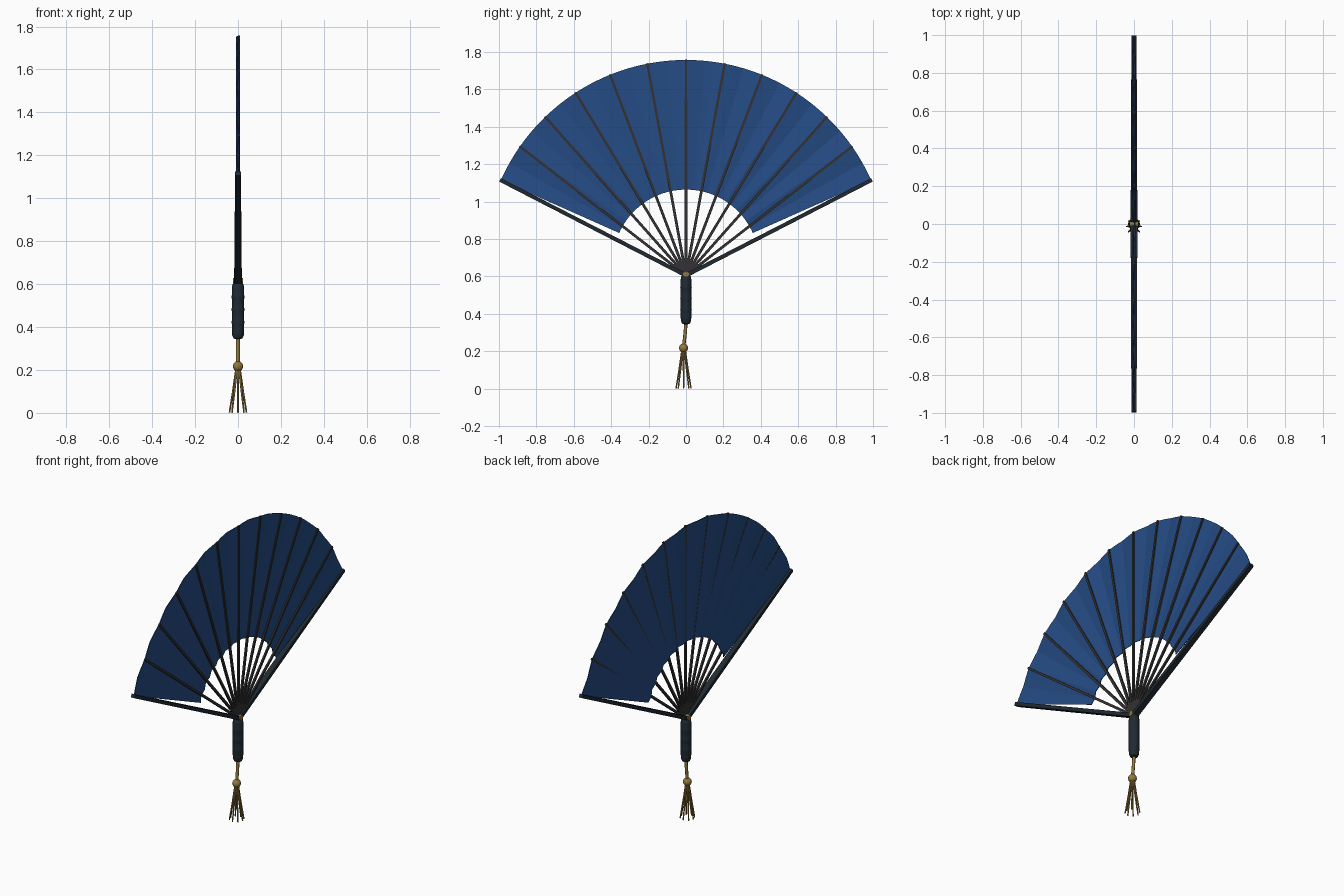
import bpy, bmesh, math
from mathutils import Vector, Matrix

if "Cube" in bpy.data.objects:
    bpy.data.objects.remove(bpy.data.objects["Cube"])


def mat(name, rgb):
    m = bpy.data.materials.new(name)
    m.diffuse_color = (*rgb, 1)
    m.use_nodes = True
    m.node_tree.nodes["Principled BSDF"].inputs["Base Color"].default_value = m.diffuse_color
    return m


BLUE = mat("blue paper", (0.018, 0.072, 0.235))
SLATE = mat("dark slate", (0.014, 0.023, 0.031))
RIB = mat("rib charcoal", (0.034, 0.031, 0.033))
GOLD = mat("old gold", (0.30, 0.19, 0.045))

PIVOT = Vector((0, 0, 0.605))
LEAF_Z, R_IN, R_OUT = 0.673, 0.391, 1.084
STEP, N = math.radians(11), 6


def finish(name, bm, material, smooth=False):
    bmesh.ops.recalc_face_normals(bm, faces=bm.faces)
    me = bpy.data.meshes.new(name)
    bm.to_mesh(me)
    bm.free()
    ob = bpy.data.objects.new(name, me)
    bpy.context.collection.objects.link(ob)
    me.materials.append(material)
    if smooth:
        bpy.context.view_layer.objects.active = ob
        ob.select_set(True)
        bpy.ops.object.shade_smooth_by_angle(angle=math.radians(40))
        ob.select_set(False)
    return ob


def on_arc(a, r, x=0.0):
    return Vector((x, r * math.sin(a), LEAF_Z + r * math.cos(a)))


def bar(name, p0, p1, size0, size1, material):
    """Tapered slat in the fan plane; sizes are (x thickness, in-plane width)."""
    d = (p1 - p0).normalized()
    side = Vector((1, 0, 0)).cross(d)
    bm = bmesh.new()
    rings = []
    for p, (t, w) in ((p0, size0), (p1, size1)):
        rings.append([bm.verts.new(p + Vector((sx * t / 2, 0, 0)) + side * sy * w / 2)
                      for sx, sy in ((-1, -1), (1, -1), (1, 1), (-1, 1))])
    bm.faces.new(rings[0])
    bm.faces.new(rings[1])
    for i in range(4):
        j = (i + 1) % 4
        bm.faces.new((rings[0][i], rings[0][j], rings[1][j], rings[1][i]))
    return finish(name, bm, material)


def lathe(name, profile, material, seg=24, centre=(0, 0)):
    bm = bmesh.new()
    rings = [[bm.verts.new((centre[0] + r * math.cos(2 * math.pi * k / seg),
                            centre[1] + r * math.sin(2 * math.pi * k / seg), z))
              for k in range(seg)] for r, z in profile]
    for a, b in zip(rings, rings[1:]):
        for k in range(seg):
            bm.faces.new((a[k], a[(k + 1) % seg], b[(k + 1) % seg], b[k]))
    bm.faces.new(rings[0])
    bm.faces.new(rings[-1])
    return finish(name, bm, material, True)


def rod(name, pts, radius, material):
    cu = bpy.data.curves.new(name, 'CURVE')
    cu.dimensions = '3D'
    cu.bevel_depth = radius
    cu.bevel_resolution = 2
    cu.use_fill_caps = True
    sp = cu.splines.new('POLY')
    sp.points.add(len(pts) - 1)
    for q, (p, r) in zip(sp.points, pts):
        q.co = (*p, 1)
        q.radius = r
    ob = bpy.data.objects.new(name, cu)
    bpy.context.collection.objects.link(ob)
    cu.materials.append(material)
    return ob


# pleated paper leaf: shallow folds, alternate creases pushed back
bm = bmesh.new()
T = 0.002
rows = []
for i in range(-4 * N, 4 * N + 1):
    a = i * STEP / 4
    f = abs(i) % 4
    x = 0.002 - 0.009 * (0, 0.5, 1, 0.5)[f]
    rows.append([bm.verts.new(on_arc(a, r, x + s * T))
                 for r, s in ((R_IN, -1), (R_OUT, -1), (R_OUT, 1), (R_IN, 1))])
for a, b in zip(rows, rows[1:]):
    for k in range(4):
        bm.faces.new((a[k], a[(k + 1) % 4], b[(k + 1) % 4], b[k]))
bm.faces.new(rows[0])
bm.faces.new(rows[-1])
finish("pleated_leaf", bm, BLUE)

# inner ribs, running from the pivot to the folds at the leaf rim
for i in range(-N + 1, N):
    end = on_arc(i * STEP, R_OUT + 0.002, 0.004)
    bar("rib", PIVOT + Vector((0.004, 0, 0)), end, (0.010, 0.015), (0.010, 0.013), RIB)

# outer guard sticks
for s in (-1, 1):
    end = on_arc(s * N * STEP, R_OUT + 0.004)
    bar("guard_stick", PIVOT, end, (0.036, 0.022), (0.027, 0.020), SLATE)

# pivot pin
bm = bmesh.new()
bmesh.ops.create_cone(bm, cap_ends=True, segments=16, radius1=0.016, radius2=0.016, depth=0.048,
                      matrix=Matrix.Translation((0, 0, 0.612)) @ Matrix.Rotation(math.pi / 2, 4, 'Y'))
finish("pivot_pin", bm, GOLD, True)

# rounded handle with slight wrap ridges
lathe("handle", [(0.012, 0.344), (0.021, 0.348), (0.027, 0.362), (0.029, 0.385),
                 (0.029, 0.415), (0.031, 0.422), (0.029, 0.429), (0.029, 0.474),
                 (0.031, 0.481), (0.029, 0.488), (0.029, 0.533), (0.031, 0.540),
                 (0.029, 0.547), (0.029, 0.580), (0.026, 0.598), (0.019, 0.607)], SLATE)

# tassel cord, knot and strands
KY = -0.013
rod("tassel_cord", [((0, 0, 0.36), 1), ((0, -0.004, 0.30), 1), ((0, KY, 0.22), 1)], 0.009, GOLD)
bm = bmesh.new()
bmesh.ops.create_uvsphere(bm, u_segments=20, v_segments=12, radius=0.024,
                          matrix=Matrix.Translation((0, KY, 0.217)))
finish("tassel_knot", bm, GOLD, True)
for k in range(8):
    a = 2 * math.pi * k / 8
    c, s = math.cos(a), math.sin(a)
    rod("tassel_strand", [((0.008 * c, KY + 0.008 * s, 0.205), 1.1),
                          ((0.022 * c, KY + 0.022 * s, 0.11), 1),
                          ((0.040 * c, KY + 0.040 * s, 0.001), 0.8)], 0.0045, GOLD)
